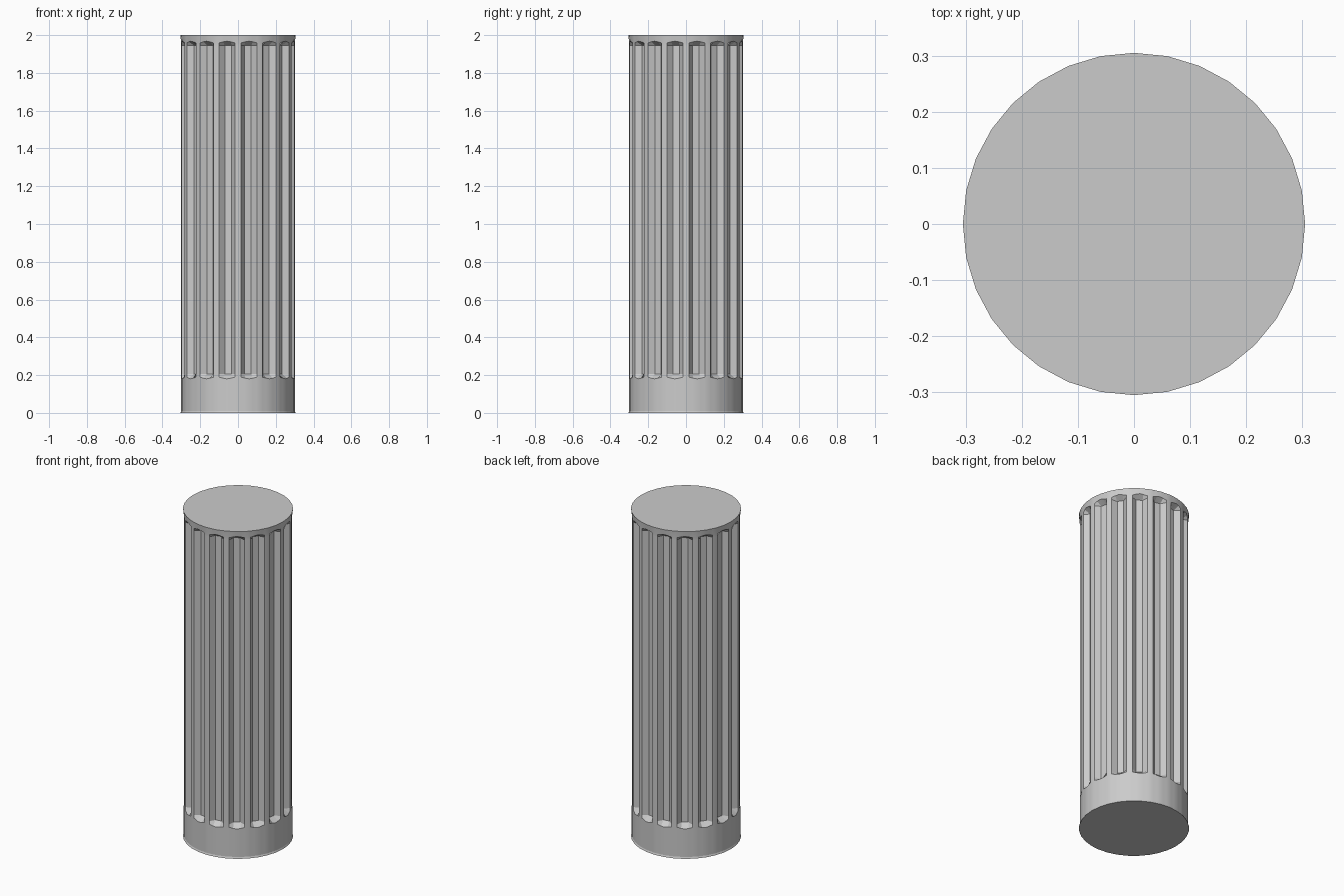
import bpy, bmesh
from math import radians, cos, sin, pi

if "Cube" in bpy.data.objects:
    bpy.data.objects.remove(bpy.data.objects["Cube"])

FLUTES = 16
STEP = 2 * pi / FLUTES
R_END, R, R_IN = 0.305, 0.301, 0.268

# offsets inside one flute period (degrees): ridge centre, edge, floor, middle, floor, edge
OFFS = [-11.25, -8.1, -3.9, 0, 3.9, 8.1]
DROP = [0.009, 0.009, 0.0035, 0, 0.0035, 0.009]   # pointed lip of each flute end


def facet(r, deg):
    """Radius on a 32-sided outline whose corners sit at multiples of 11.25 degrees."""
    half = radians(5.625)
    a = radians(abs(deg) % 11.25)
    return r * cos(half) / cos(a - half)


def ring(bm, z, r, lip=0, fluted=False):
    verts = []
    for k in range(FLUTES):
        for i, d in enumerate(OFFS):
            rad = facet(r, d)
            if fluted and 2 <= i <= 4:
                rad = R_IN * cos(radians(3.9)) / cos(radians(d))
            edge_z = z + lip * DROP[i]
            a = (k + 0.5) * STEP + radians(d)
            verts.append(bm.verts.new((rad * cos(a), rad * sin(a), edge_z)))
    return verts


# fluted column with plain base band and top rim
bm = bmesh.new()
rings = [
    ring(bm, 0.0, R_END),
    ring(bm, 0.01, R),
    ring(bm, 0.18, R, lip=1),
    ring(bm, 0.207, R, fluted=True),
    ring(bm, 1.945, R, fluted=True),
    ring(bm, 1.968, R, lip=-1),
    ring(bm, 2.0, R_END),
]
n = len(rings[0])
for lo, hi in zip(rings, rings[1:]):
    for i in range(n):
        j = (i + 1) % n
        bm.faces.new((lo[i], lo[j], hi[j], hi[i]))
bm.faces.new(rings[0][::-1])
bm.faces.new(rings[-1])
bmesh.ops.recalc_face_normals(bm, faces=bm.faces[:])

mesh = bpy.data.meshes.new("fluted_column")
bm.to_mesh(mesh)
bm.free()
column = bpy.data.objects.new("fluted_column", mesh)
bpy.context.collection.objects.link(column)
bpy.context.view_layer.objects.active = column
column.select_set(True)
bpy.ops.object.shade_smooth_by_angle(angle=radians(20))
